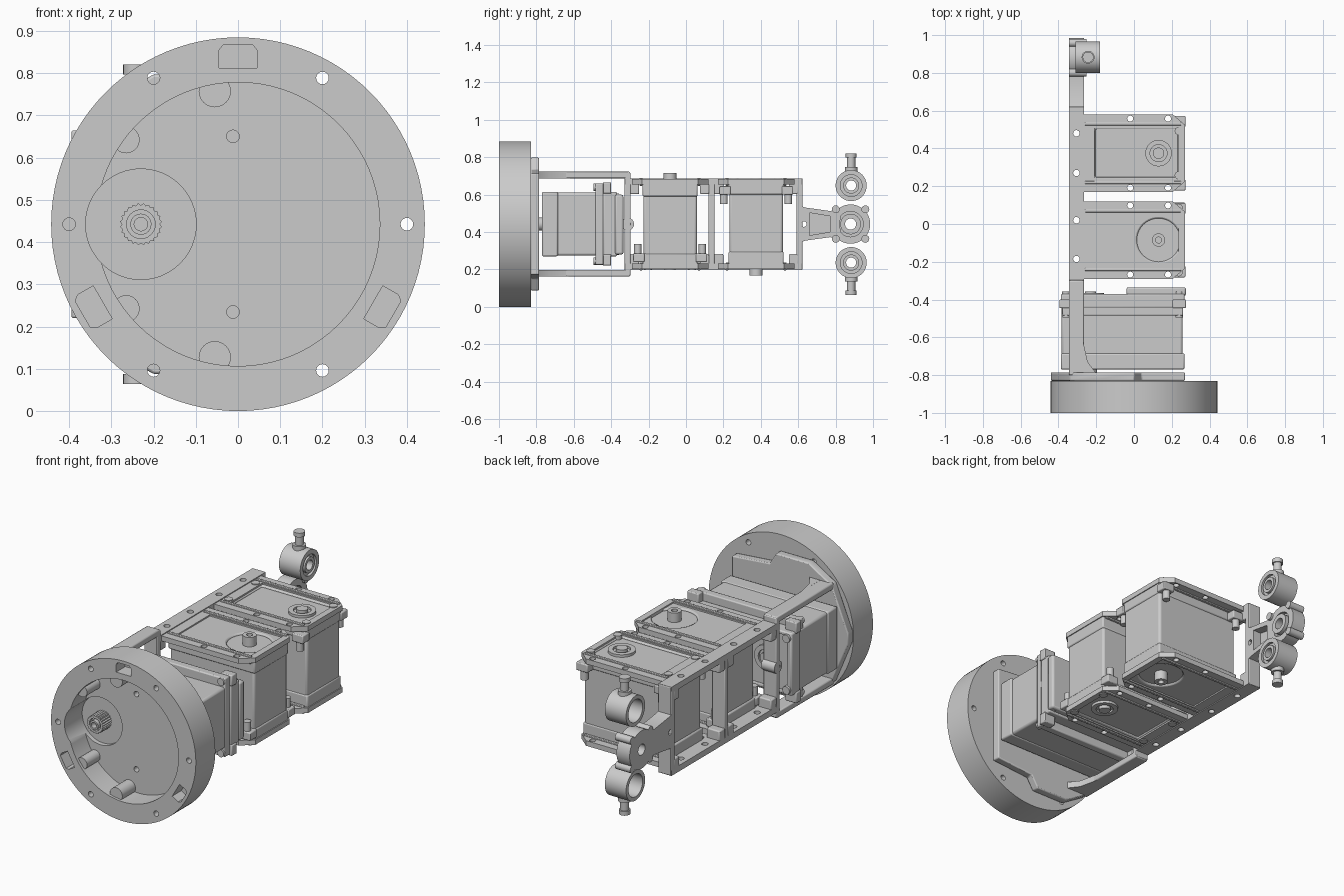
import bpy, bmesh, math
from mathutils import Matrix, Vector

if "Cube" in bpy.data.objects:
    bpy.data.objects.remove(bpy.data.objects["Cube"])

CZ = 0.4425  # height of the main axis


def make(name, bm, bevel=0.0, mat=None):
    bmesh.ops.recalc_face_normals(bm, faces=bm.faces)
    me = bpy.data.meshes.new(name)
    bm.to_mesh(me)
    bm.free()
    ob = bpy.data.objects.new(name, me)
    bpy.context.collection.objects.link(ob)
    if mat:
        me.transform(mat)
    if bevel:
        m = ob.modifiers.new("bevel", 'BEVEL')
        m.width, m.segments, m.limit_method = bevel, 2, 'ANGLE'
    return ob


def prism(name, pts, axis, a, b, **kw):
    """Extrude a 2D outline from a to b along an axis."""
    put = {'x': lambda p, t: (t, p[0], p[1]), 'y': lambda p, t: (p[0], t, p[1]),
           'z': lambda p, t: (p[0], p[1], t)}[axis]
    bm = bmesh.new()
    lo, hi = ([bm.verts.new(put(p, t)) for p in pts] for t in (a, b))
    bm.faces.new(lo)
    bm.faces.new(hi)
    n = len(pts)
    for i in range(n):
        bm.faces.new((lo[i], lo[(i + 1) % n], hi[(i + 1) % n], hi[i]))
    return make(name, bm, **kw)


def box(name, x, y, z, **kw):
    return prism(name, [(x[0], y[0]), (x[1], y[0]), (x[1], y[1]), (x[0], y[1])], 'z', *z, **kw)


def cyl(name, axis, c, r, a, b, n=32, **kw):
    pts = [(c[0] + r * math.cos(2 * math.pi * i / n), c[1] + r * math.sin(2 * math.pi * i / n)) for i in range(n)]
    return prism(name, pts, axis, a, b, **kw)


def cut(ob, *cutters):
    bpy.context.view_layer.objects.active = ob
    for c in cutters:
        m = ob.modifiers.new("cut", 'BOOLEAN')
        m.operation, m.object, m.solver = 'DIFFERENCE', c, 'EXACT'
        bpy.ops.object.modifier_apply(modifier=m.name)
        bpy.data.objects.remove(c)
    return ob


# Round base cup: rim, recessed floor, horn pocket, slots and screw holes
base = cyl("base_cup", 'y', (0, CZ), 0.4425, -1, -0.83, 96)
cut(base, cyl("c", 'y', (0, CZ), 0.336, -1.1, -0.87, 80))
cut(base, cyl("c", 'y', (-0.23, CZ), 0.131, -1.1, -0.845, 48))
for i in range(6):
    a = i * math.pi / 3
    cut(base, cyl("c", 'y', (0.4 * math.cos(a), CZ + 0.4 * math.sin(a)), 0.015, -1.1, -0.7, 16))
for i in range(3):
    rot = (Matrix.Translation((0, 0, CZ)) @ Matrix.Rotation(i * 2 * math.pi / 3, 4, 'Y'))
    slot = [(-0.045, 0.37), (0.045, 0.37), (0.045, 0.412), (0.035, 0.425), (-0.035, 0.425), (-0.045, 0.412)]
    cut(base, prism("c", slot, 'y', -1.1, -0.92, mat=rot))
for s in (-1, 1):
    cut(base, cyl("c", 'y', (-0.012, CZ + s * 0.208), 0.015, -1.1, -0.7, 16))
    # bosses on the cup wall
    for x, z, r in ((-0.055, 0.315, 0.038), (-0.265, 0.2, 0.032)):
        cyl("wall_boss", 'y', (x, CZ + s * z), r, -0.985, -0.86, 24)

# Output gear in the cup
spline = [(-0.23 + (0.05 if i % 2 else 0.045) * math.cos(math.pi * i / 24),
           CZ + (0.05 if i % 2 else 0.045) * math.sin(math.pi * i / 24)) for i in range(48)]
cut(prism("output_gear", spline, 'y', -0.92, -0.84),
    cyl("c", 'y', (-0.23, CZ), 0.034, -0.95, -0.9, 24))
cut(cyl("gear_core", 'y', (-0.23, CZ), 0.025, -0.93, -0.85, 24), cyl("c", 'y', (-0.23, CZ), 0.016, -0.95, -0.9, 16))

# Mounting foot on the back of the cup
foot = [(-0.44, 0.03), (-0.34, 0.27), (-0.2, 0.355), (0.0, 0.355), (0.04, 0.29), (0.27, 0.27)]
foot = [(x, CZ + z) for x, z in foot] + [(x, CZ - z) for x, z in reversed(foot)]
prism("mounting_foot", foot, 'y', -0.83, -0.785, bevel=0.006)


def servo(name, L, W, H, shaft, mat):
    """Servo with its shaft along local +z, near the +x end."""
    l, w, h = L / 2, W / 2, H / 2
    box(name + "_body", (-l + .01, l - .005), (-w + .004, w - .004), (-h + .01, h - .01), bevel=0.012, mat=mat)
    # end covers: horn side has a round pocket, other side a shallow tray
    top = box(name + "_horn_cover", (-l, l), (-w, w), (h - 0.085, h), mat=mat)
    cut(top, cyl("c", 'z', (shaft, 0), 0.115, h - 0.022, h + 0.1, 40, mat=mat))
    bot = box(name + "_back_cover", (-l, l), (-w, w), (-h, -h + 0.075), mat=mat)
    cut(bot, box("c", (-l + .06, l - .035), (-w + .02, w - .02), (-h - 0.1, -h + 0.02), mat=mat))
    for ob in (top, bot):
        m = ob.modifiers.new("bevel", 'BEVEL')
        m.width, m.segments, m.limit_method = 0.008, 2, 'ANGLE'
    cut(cyl(name + "_pivot", 'z', (shaft, 0), 0.07, -h - 0.004, -h + 0.03, 32, mat=mat),
        cyl("c", 'z', (shaft, 0), 0.045, -h - 0.1, -h + 0.008, 32, mat=mat))
    cyl(name + "_pivot_screw", 'z', (shaft, 0), 0.03, -h - 0.012, -h + 0.03, 24, mat=mat)
    cut(cyl(name + "_shaft", 'z', (shaft, 0), 0.035, h - 0.03, h + 0.042, 32, mat=mat),
        cyl("c", 'z', (shaft, 0), 0.016, h, h + 0.1, 16, mat=mat))
    for sx in (-1, 1):
        for sy in (-1, 1):
            x, y = sx * (l - 0.028), sy * (w - 0.03)
            cyl(name + "_screw", 'z', (x, y), 0.022, -h - 0.012, -h + 0.02, 16, mat=mat)
            # side lugs with a screw head
            ys = sorted((sy * (w - .01), sy * (w + 0.05)))
            box(name + "_lug", (x - 0.035, x + 0.035), ys, (-h + .03, -h + .075), bevel=0.005, mat=mat)
            cyl(name + "_lug_screw", 'z', (x, sy * (w + 0.025)), 0.02, -h + .07, -h + .125, 16, mat=mat)


def place(v, *axes):
    m = Matrix(axes).transposed().to_4x4()
    m.translation = Vector(v)
    return m


YA, YB = 0.375, -0.085  # upper and middle servo positions
servo("upper_servo", 0.53, 0.295, 0.465, 0.13, place((0, YA, CZ), (1, 0, 0), (0, -1, 0), (0, 0, -1)))
servo("middle_servo", 0.53, 0.295, 0.465, 0.13, place((0, YB, CZ), (1, 0, 0), (0, 1, 0), (0, 0, 1)))
servo("base_servo", 0.655, 0.345, 0.40, 0.17, place((-0.06, -0.57, CZ), (-1, 0, 0), (0, 0, -1), (0, -1, 0)))
box("base_servo_rear_block", (-0.04, 0.275), (-0.38, -0.335), (0.28, 0.6), bevel=0.01)
box("base_servo_collar", (-0.38, 0.26), (-0.485, -0.44), (0.225, 0.66), bevel=0.006)

# Frame: mirrored plates and rails above and below the servos
X = (-0.345, -0.265)
for s in (-1, 1):
    def zs(a, b):
        return sorted((CZ + s * a, CZ + s * b))
    for yc in (YA, YB):
        out = [(-0.27, -0.205), (0.205, -0.205), (0.27, -0.15), (0.27, 0.15), (0.205, 0.205), (-0.27, 0.205)]
        p = prism("servo_plate", [(x, y + yc) for x, y in out], 'z', *zs(0.212, 0.24))
        cut(p, box("c", (-0.21, 0.235), (yc - .14, yc + .14), (-1, 2)))
        for x in (-0.02, 0.18):
            for y in (-0.183, 0.183):
                cut(p, cyl("c", 'z', (x, yc + y), 0.016, -1, 2, 16))
        # raised lip along the plate edge
        for y in (-0.155, 0.155):
            box("plate_lip", (-0.26, 0.25), (yc + y - .008, yc + y + .008), zs(0.205, 0.247), bevel=0.003)
    rail = box("upper_rail", X, (-0.325, 0.62), zs(0.212, 0.245))
    for y in (0.48, 0.27, 0.02, -0.185):
        cut(rail, cyl("c", 'z', (-0.305, y), 0.017, -1, 2, 16))
    box("lower_rail", X, (-0.8, -0.3), zs(0.245, 0.28), bevel=0.006)
    prism("rail_gusset", [(-0.27, -0.79), (-0.2, -0.79), (-0.245, -0.73), (-0.27, -0.62)], 'z', *zs(0.245, 0.28))
    # inner corner blocks of the frame windows
    for y in (-0.275, 0.1, 0.175, 0.575):
        box("frame_corner", X, (y - .025, y + .025), zs(0.16, 0.22), bevel=0.006)

for y, h in ((-0.312, 0.275), (0.137, 0.24), (0.607, 0.245)):
    box("frame_post", X, (y - .016, y + .016), (CZ - h, CZ + h), bevel=0.005)
cut(cyl("post_boss", 'x', (-0.312, CZ), 0.034, *X, 24), cyl("c", 'x', (-0.312, CZ), 0.015, -1, 1, 16))

# End arm with pocket, and main pivot ring
arm = [(0.6, 0.10), (0.64, 0.088), (0.77, 0.07), (0.83, 0.08)]
arm = [(y, CZ + z) for y, z in arm] + [(y, CZ - z) for y, z in reversed(arm)]
ao = prism("end_arm", arm, 'x', *X)
cut(ao, prism("c", [(0.66, CZ - .06), (0.77, CZ - .042), (0.77, CZ + .042), (0.66, CZ + .06)], 'x', -0.315, 0),
    cyl("c", 'x', (0.63, CZ), 0.015, -1, 1, 16), cyl("c", 'x', (0.88, CZ), 0.06, -1, 1, 32))
ring = cyl("main_pivot_ring", 'x', (0.88, CZ), 0.105, *X, 48)
cut(ring, cyl("c", 'x', (0.88, CZ), 0.068, -0.29, 0, 32), cyl("c", 'x', (0.88, CZ), 0.03, -1, 1, 24))
cut(cyl("main_bearing", 'x', (0.88, CZ), 0.055, -0.335, -0.255, 32), cyl("c", 'x', (0.88, CZ), 0.03, -1, 1, 24))
for sy in (-1, 1):
    for sz in (-1, 1):
        cyl("ring_screw", 'x', (0.88 + sy * .079, CZ + sz * .079), 0.021, -0.345, -0.252, 16)

# Two rod ends with pins
for s in (-1, 1):
    z = CZ + s * 0.206
    e = cyl("rod_end", 'x', (0.883, z), 0.083, -0.31, -0.18, 48)
    cut(e, cyl("c", 'x', (0.883, z), 0.062, -0.4, -0.215, 40), cyl("c", 'x', (0.883, z), 0.058, -0.195, 0, 40),
        cyl("c", 'x', (0.883, z), 0.027, -1, 1, 24))
    cut(cyl("rod_end_bush", 'x', (0.883, z), 0.043, -0.225, -0.18, 32), cyl("c", 'x', (0.883, z), 0.027, -1, 1, 24))
    cyl("rod_pin", 'z', (-0.243, 0.883), 0.022, *sorted((z + s * .075, CZ + s * 0.37)), 24)
    cyl("rod_pin_head", 'z', (-0.243, 0.883), 0.029, *sorted((CZ + s * .355, CZ + s * 0.378)), 24)
    cyl("rod_pin_collar", 'z', (-0.243, 0.883), 0.034, *sorted((z + s * .07, z + s * 0.1)), 24)

# Smooth shading with sharp edges, on everything
for ob in bpy.data.objects:
    ob.select_set(True)
bpy.context.view_layer.objects.active = base
bpy.ops.object.shade_smooth_by_angle(angle=math.radians(35))
